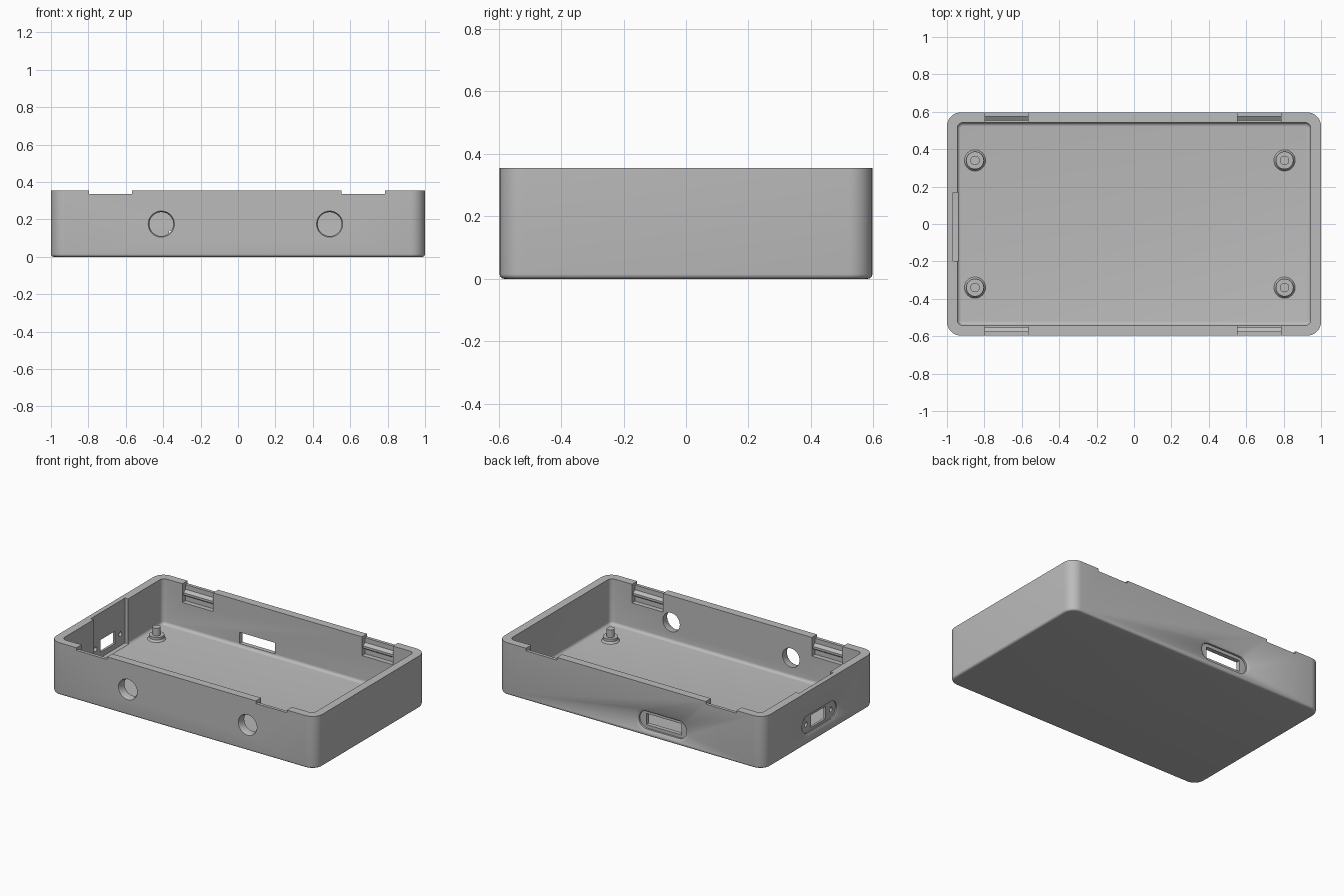
import bpy, bmesh
from math import sin, cos, pi, radians

cube = bpy.data.objects.get("Cube")
if cube:
    bpy.data.objects.remove(cube, do_unlink=True)

grey = bpy.data.materials.new("plain_grey")
grey.use_nodes = True
grey.diffuse_color = (0.5, 0.5, 0.5, 1)
grey.node_tree.nodes["Principled BSDF"].inputs["Base Color"].default_value = (0.5, 0.5, 0.5, 1)


def loft(name, rings):
    """Closed solid skinned through matching rings of points."""
    bm = bmesh.new()
    loops = [[bm.verts.new(p) for p in ring] for ring in rings]
    n = len(loops[0])
    for a, b in zip(loops, loops[1:]):
        for i in range(n):
            j = (i + 1) % n
            bm.faces.new((a[i], a[j], b[j], b[i]))
    bm.faces.new(loops[0])
    bm.faces.new(loops[-1])
    bmesh.ops.recalc_face_normals(bm, faces=bm.faces)
    mesh = bpy.data.meshes.new(name)
    bm.to_mesh(mesh)
    bm.free()
    mesh.materials.append(grey)
    obj = bpy.data.objects.new(name, mesh)
    bpy.context.collection.objects.link(obj)
    return obj


def rounded(hx, hy, r, n=8):
    """Outline of a rounded rectangle, a slot or a circle."""
    r = min(r, 0.995 * min(hx, hy))
    pts = []
    for k, (sx, sy) in enumerate(((1, 1), (-1, 1), (-1, -1), (1, -1))):
        for i in range(n + 1):
            a = (k + i / n) * pi / 2
            pts.append((sx * (hx - r) + r * cos(a), sy * (hy - r) + r * sin(a)))
    return pts


def prism(name, axis, centre, steps):
    """Stack of outlines along an axis; each step is (depth, hx, hy, r)."""
    cu, cv = centre
    place = {"x": lambda u, v, d: (d, u, v),
             "y": lambda u, v, d: (u, d, v),
             "z": lambda u, v, d: (u, v, d)}[axis]
    return loft(name, [[place(cu + u, cv + v, d) for u, v in rounded(hx, hy, r)]
                       for d, hx, hy, r in steps])


def tray(name, hx, hy, corner, z0, z1, fillet):
    """Rounded block with a filleted lower edge."""
    steps = []
    for i in range(6):
        a = i / 5 * pi / 2
        inset = fillet * (1 - sin(a))
        steps.append((z0 + fillet * (1 - cos(a)), hx - inset, hy - inset, corner - inset))
    return prism(name, "z", (0, 0), steps + [(z1, hx, hy, corner)])


def cut(target, cutter):
    mod = target.modifiers.new("cut", "BOOLEAN")
    mod.operation = "DIFFERENCE"
    mod.solver = "EXACT"
    mod.object = cutter
    bpy.context.view_layer.objects.active = target
    bpy.ops.object.modifier_apply(modifier=mod.name)
    bpy.data.objects.remove(cutter, do_unlink=True)


def smooth(obj):
    bpy.ops.object.select_all(action="DESELECT")
    obj.select_set(True)
    bpy.context.view_layer.objects.active = obj
    bpy.ops.object.shade_smooth_by_angle(angle=radians(35))


# Open case
HY, TOP = 0.597, 0.355
case = tray("case", 1.0, HY, 0.075, 0, TOP, 0.015)
cut(case, tray("cavity_cutter", 0.945, 0.542, 0.03, 0.045, 0.5, 0.02))

# Snap notches along both long rims
clip = [(0.65, 0.337), (0.575, 0.337), (0.575, 0.305), (0.553, 0.29), (0.553, 0.275),
        (0.575, 0.26), (0.575, 0.228), (0.5, 0.228), (0.5, 0.4), (0.65, 0.4)]
for side in (-1, 1):
    for x0, x1 in ((-0.797, -0.567), (0.553, 0.785)):
        cut(case, loft("clip_cutter", [[(x, side * y, z) for y, z in clip] for x in (x0, x1)]))

# Round front holes with a slight countersink
for x in (-0.41, 0.49):
    cut(case, prism("hole_cutter", "y", (x, 0.175), [
        (-0.62, 0.07, 0.07, 1), (-HY, 0.07, 0.07, 1),
        (-0.587, 0.064, 0.064, 1), (-0.5, 0.064, 0.064, 1)]))

# Back port: bevelled slot recess with a rectangular opening
port = (-0.235, 0.102)
cut(case, prism("recess_cutter", "y", port, [
    (0.62, 0.2, 0.078, 1), (HY, 0.2, 0.078, 1),
    (0.585, 0.18, 0.06, 1), (0.572, 0.18, 0.06, 1)]))
cut(case, prism("opening_cutter", "y", port, [
    (0.65, 0.133, 0.038, 0.002), (0.5, 0.133, 0.038, 0.002)]))

# Right end: inner pocket, outer recess, opening and two screw holes
port = (-0.015, 0.128)
cut(case, prism("pocket_cutter", "x", (-0.015, 0.25), [
    (-0.968, 0.184, 0.2, 0.001), (-0.9, 0.184, 0.2, 0.001)]))
cut(case, prism("recess_cutter", "x", port, [
    (-1.02, 0.2, 0.076, 1), (-1.0, 0.2, 0.076, 1),
    (-0.992, 0.184, 0.06, 1), (-0.984, 0.184, 0.06, 1)]))
cut(case, prism("opening_cutter", "x", port, [
    (-1.05, 0.078, 0.042, 0.002), (-0.9, 0.078, 0.042, 0.002)]))
for dy in (-0.134, 0.134):
    cut(case, prism("screw_cutter", "x", (port[0] + dy, port[1]), [
        (-1.05, 0.016, 0.016, 1), (-0.9, 0.016, 0.016, 1)]))
smooth(case)

# Board standoffs with locating pins
for x in (-0.85, 0.805):
    for y in (-0.34, 0.34):
        profile = ((0.04, 0.06), (0.05, 0.053), (0.058, 0.047), (0.075, 0.047),
                   (0.0751, 0.025), (0.127, 0.025))
        end = "right" if x < 0 else "left"
        face = "front" if y < 0 else "back"
        smooth(prism(f"standoff_{face}_{end}", "z", (x, y), [(z, r, r, 1) for z, r in profile]))
